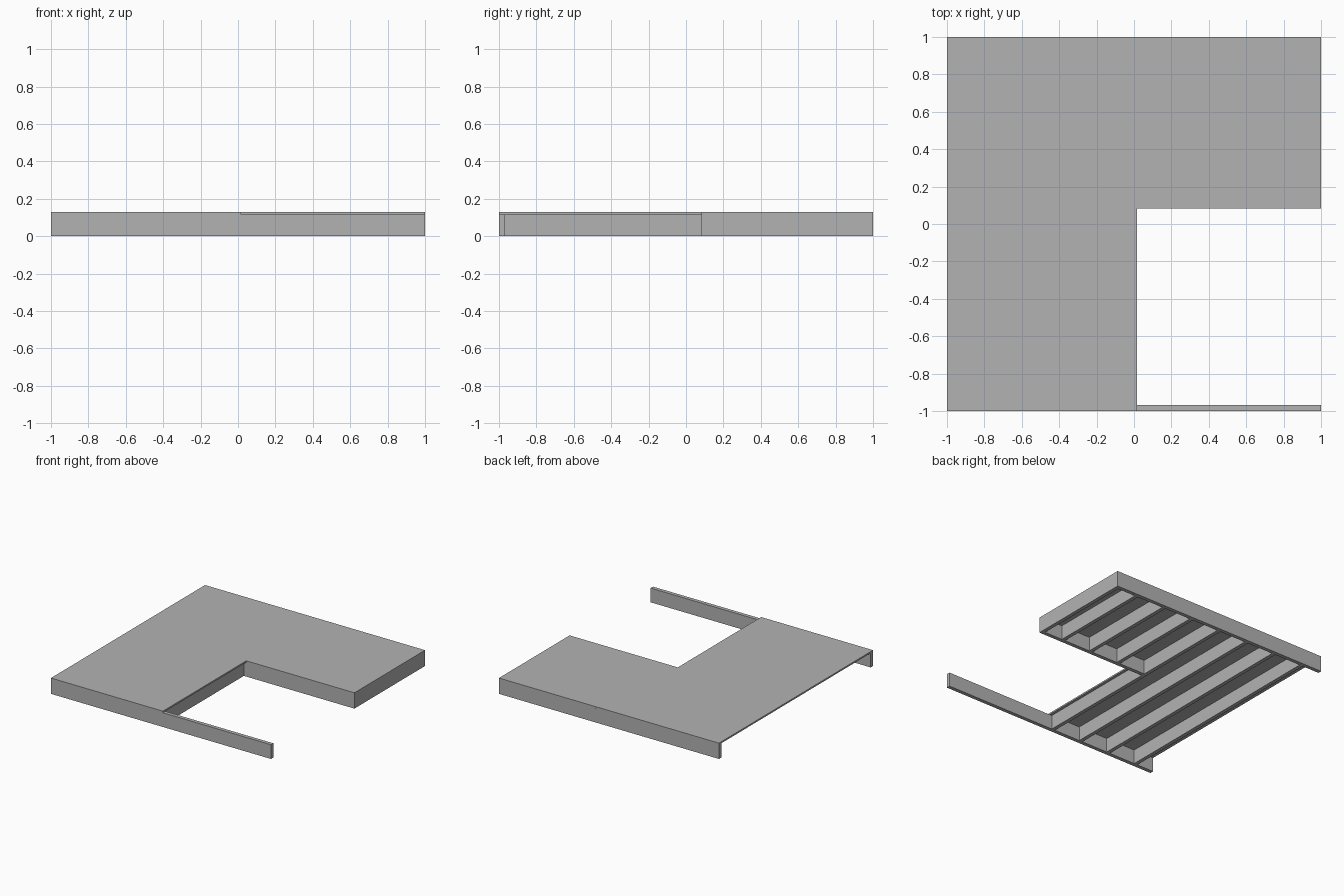
import bpy
import bmesh

cube = bpy.data.objects.get("Cube")
if cube:
    bpy.data.objects.remove(cube, do_unlink=True)

grey = bpy.data.materials.new("plain_grey")
grey.use_nodes = True
grey.diffuse_color = (0.45, 0.45, 0.45, 1)
grey.node_tree.nodes["Principled BSDF"].inputs["Base Color"].default_value = (0.45, 0.45, 0.45, 1)

TOP = 0.13          # top of the deck
UNDER = 0.117       # underside of the deck, top of the timbers
T = 0.031           # timber thickness
NOTCH_X, NOTCH_Y = 0.017, 0.083


def prism(name, outline, z0, z1):
    """Extrude a counter-clockwise outline between two heights."""
    bm = bmesh.new()
    base = bm.faces.new([bm.verts.new((x, y, z0)) for x, y in outline])
    ext = bmesh.ops.extrude_face_region(bm, geom=[base], use_keep_orig=True)
    verts = [g for g in ext["geom"] if isinstance(g, bmesh.types.BMVert)]
    bmesh.ops.translate(bm, verts=verts, vec=(0, 0, z1 - z0))
    bmesh.ops.recalc_face_normals(bm, faces=bm.faces)
    mesh = bpy.data.meshes.new(name)
    bm.to_mesh(mesh)
    bm.free()
    mesh.materials.append(grey)
    obj = bpy.data.objects.new(name, mesh)
    bpy.context.collection.objects.link(obj)
    return obj


def timber(name, x0, x1, y0, y1):
    return prism(name, [(x0, y0), (x1, y0), (x1, y1), (x0, y1)], 0, UNDER)


# L-shaped deck sheet
prism("deck_sheet", [(-1, -1), (NOTCH_X, -1), (NOTCH_X, NOTCH_Y),
                     (1, NOTCH_Y), (1, 1), (-1, 1)], UNDER, TOP)

# Rim beams along the front and back, and the header at the opening
timber("front_beam", -1, 1, -1, -1 + T)
timber("back_beam", -1, 1, 1 - T, 1)
timber("opening_header", -0.005, 1, NOTCH_Y, NOTCH_Y + T)

# Joists: long ones reach the front beam, short ones stop at the header
for i in range(7):
    face = -0.815 + 0.27 * i
    is_long = face < NOTCH_X
    start = -1 + T if is_long else NOTCH_Y + T
    timber("long_joist" if is_long else "short_joist", face - T, face, start, 1 - T)
timber("end_joist", 1 - T, 1, NOTCH_Y + T, 1 - T)
